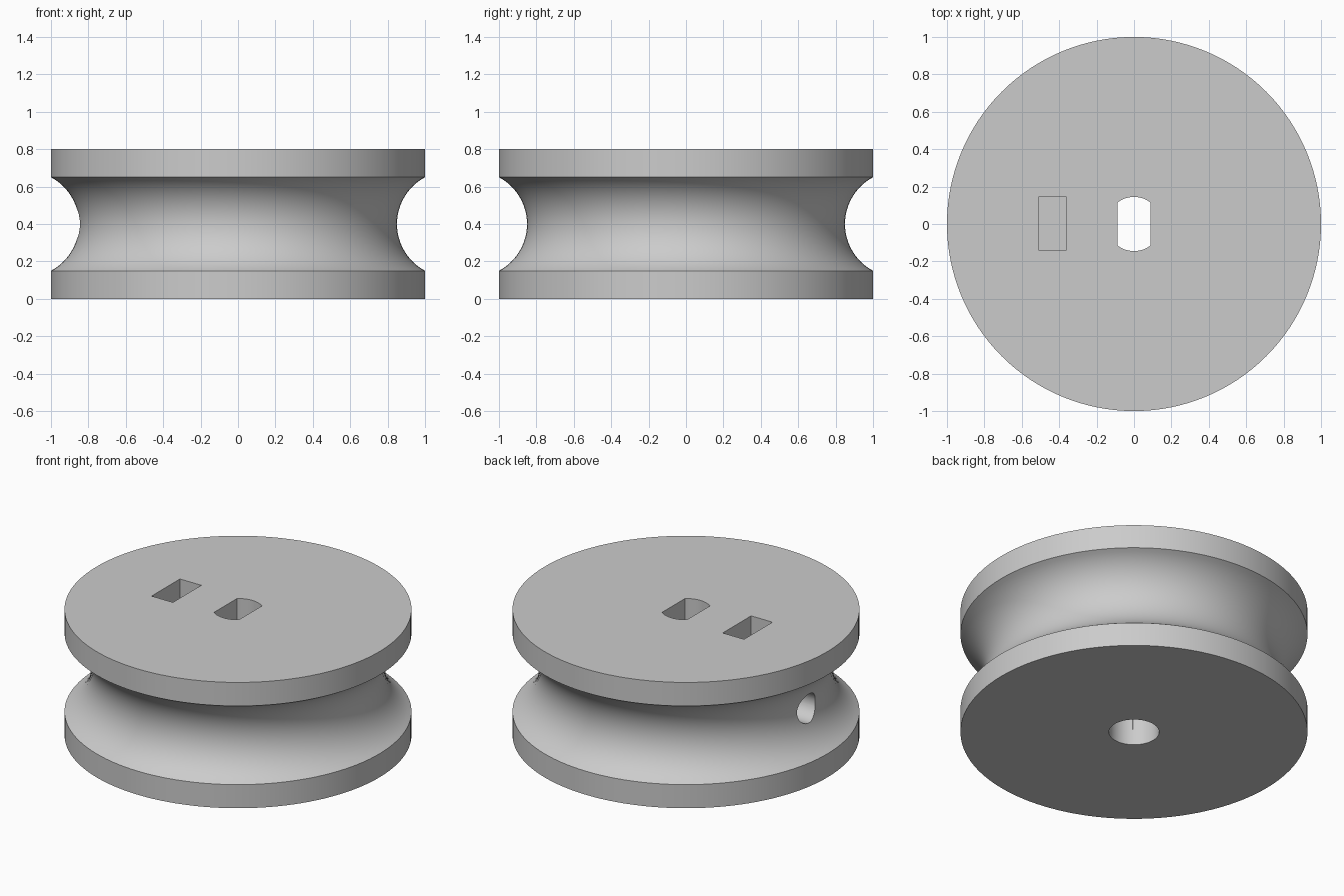
import bpy
import bmesh
from math import asin, cos, pi, radians, sin, sqrt

if "Cube" in bpy.data.objects:
    bpy.data.objects.remove(bpy.data.objects["Cube"], do_unlink=True)

HEIGHT = 0.8
BORE = 0.145
FLAT = 0.0875

# Plain grey material
grey = bpy.data.materials.new("plain grey")
grey.use_nodes = True
colour = (0.6, 0.6, 0.6, 1)
grey.diffuse_color = colour
grey.node_tree.nodes["Principled BSDF"].inputs["Base Color"].default_value = colour


def finish(name, bm):
    bmesh.ops.recalc_face_normals(bm, faces=bm.faces)
    mesh = bpy.data.meshes.new(name)
    bm.to_mesh(mesh)
    bm.free()
    mesh.materials.append(grey)
    obj = bpy.data.objects.new(name, mesh)
    bpy.context.collection.objects.link(obj)
    return obj


def prism(name, outline, low, high):
    """Upright solid from an outline in x and y."""
    bm = bmesh.new()
    face = bm.faces.new([bm.verts.new((x, y, low)) for x, y in outline])
    top = bmesh.ops.extrude_face_region(bm, geom=[face])["geom"]
    verts = [v for v in top if isinstance(v, bmesh.types.BMVert)]
    bmesh.ops.translate(bm, verts=verts, vec=(0, 0, high - low))
    return finish(name, bm)


def lathe(name, profile, steps):
    """Closed solid spun from rings of radius and height."""
    bm = bmesh.new()
    rings = [[bm.verts.new((r * cos(2 * pi * i / steps), r * sin(2 * pi * i / steps), z))
              for i in range(steps)] for r, z in profile]
    for a, b in zip(rings, rings[1:]):
        for i in range(steps):
            j = (i + 1) % steps
            bm.faces.new((a[i], a[j], b[j], b[i]))
    bm.faces.new(rings[0])
    bm.faces.new(rings[-1])
    return finish(name, bm)


def cut(target, cutter):
    cutter.hide_render = True
    mod = target.modifiers.new(cutter.name, "BOOLEAN")
    mod.operation = "DIFFERENCE"
    mod.solver = "EXACT"
    mod.object = cutter
    bpy.context.view_layer.objects.active = target
    bpy.ops.object.modifier_apply(modifier=mod.name)
    bpy.data.objects.remove(cutter, do_unlink=True)


# Pulley body: two flat rims with a round groove between
depth, half = 0.15, 0.25
radius = (depth ** 2 + half ** 2) / (2 * depth)
centre = 1 - depth + radius
sweep = asin(half / radius)
profile = [(1, 0)]
for i in range(25):
    a = sweep * (i / 12 - 1)
    profile.append((centre - radius * cos(a), HEIGHT / 2 + radius * sin(a)))
profile.append((1, HEIGHT))
pulley = lathe("grooved_pulley", profile, 128)

# Shaft bore: round below, flat on two sides above
circle = [(BORE * cos(i * pi / 32), BORE * sin(i * pi / 32)) for i in range(64)]
cut(pulley, prism("round_bore", circle, -0.1, 0.2))
end = asin(FLAT / BORE)
arc = [end * (1 - i / 6) for i in range(13)]
keyed = [(BORE * sin(a), BORE * cos(a)) for a in arc]
keyed += [(-x, -y) for x, y in keyed]
cut(pulley, prism("flat_sided_bore", keyed, 0.1, HEIGHT + 0.1))

# Nut slot in the top
slot = [(-0.51, -0.14), (-0.36, -0.14), (-0.36, 0.145), (-0.51, 0.145)]
cut(pulley, prism("nut_slot", slot, 0.25, HEIGHT + 0.1))

# Set screw hole running sideways into the bore
bpy.ops.mesh.primitive_cylinder_add(vertices=48, radius=0.092, depth=1,
                                    location=(-0.55, 0, HEIGHT / 2),
                                    rotation=(0, radians(90), 0))
screw_hole = bpy.context.object
screw_hole.name = "screw_hole"
screw_hole.data.materials.append(grey)
cut(pulley, screw_hole)

# Smooth round walls, crisp edges
bpy.ops.object.select_all(action="DESELECT")
pulley.select_set(True)
bpy.context.view_layer.objects.active = pulley
bpy.ops.object.shade_smooth_by_angle(angle=radians(30))
